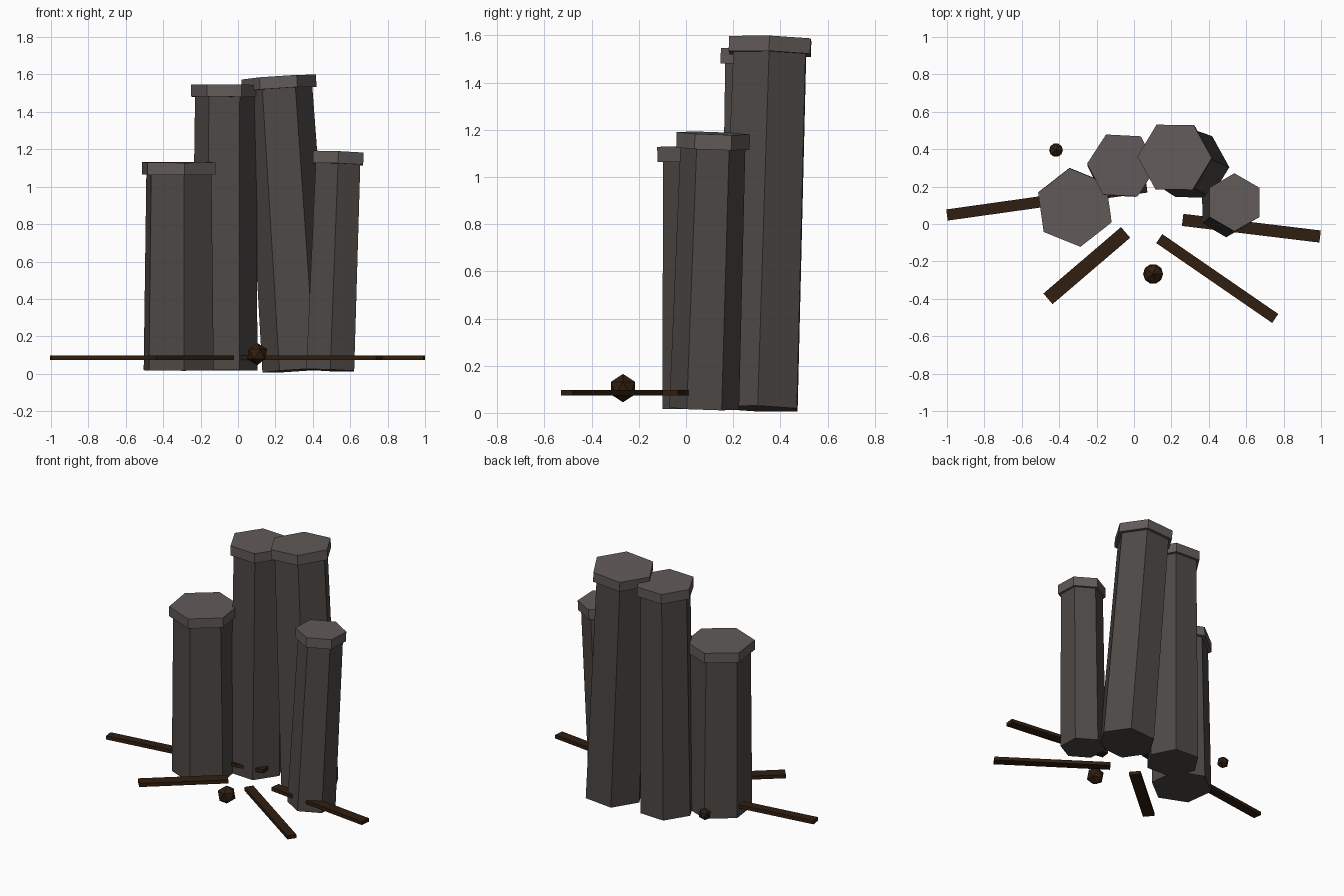
import bpy, bmesh, math
from mathutils import Vector

if "Cube" in bpy.data.objects:
    bpy.data.objects.remove(bpy.data.objects["Cube"])


def material(name, rgb):
    m = bpy.data.materials.new(name)
    m.diffuse_color = (*rgb, 1)
    m.use_nodes = True
    m.node_tree.nodes["Principled BSDF"].inputs["Base Color"].default_value = m.diffuse_color
    return m


STONE = material("stone", (0.075, 0.066, 0.061))
CAP = material("cap_stone", (0.12, 0.105, 0.10))
EMBER = material("dark_brown", (0.03, 0.013, 0.005))


def finish(name, bm, mat):
    bmesh.ops.recalc_face_normals(bm, faces=bm.faces)
    mesh = bpy.data.meshes.new(name)
    bm.to_mesh(mesh)
    bm.free()
    mesh.materials.append(mat)
    ob = bpy.data.objects.new(name, mesh)
    bpy.context.collection.objects.link(ob)
    return ob


def hex_prism(name, a, b, r1, r2, angle, mat):
    """Six-sided prism from point a to point b, first corner at angle."""
    axis = b - a
    turn = Vector((0, 0, 1)).rotation_difference(axis)
    bm = bmesh.new()
    rings = []
    for p, r in ((a, r1), (b, r2)):
        ring = []
        for i in range(6):
            t = math.radians(angle + 60 * i)
            ring.append(bm.verts.new(p + turn @ Vector((r * math.cos(t), r * math.sin(t), 0))))
        rings.append(ring)
    lo, hi = rings
    bm.faces.new(lo[::-1])
    bm.faces.new(hi)
    for i in range(6):
        j = (i + 1) % 6
        bm.faces.new((lo[i], lo[j], hi[j], hi[i]))
    finish(name, bm, mat)


# Leaning basalt columns: base centre, top centre, radius, corner angle
columns = [
    ("left_column", (-0.317, 0.10, 0.018), (-0.316, 0.088, 1.13), 0.202, 98),
    ("back_left_column", (-0.073, 0.303, 0.018), (-0.065, 0.313, 1.545), 0.177, 57),
    ("back_right_column", (0.32, 0.307, 0.018), (0.217, 0.357, 1.586), 0.19, -1),
    ("right_column", (0.493, 0.077, 0.018), (0.537, 0.116, 1.185), 0.148, 90),
]
for name, base, top, r, angle in columns:
    base, top = Vector(base), Vector(top)
    neck = top - (top - base).normalized() * 0.065
    hex_prism(name, base, neck, r, r * 0.93, angle, STONE)
    hex_prism(name + "_cap", neck, top, r * 1.05, r * 1.05, angle, CAP)

# Flat strips radiating over the ground: start, end, width
strips = [
    ((-1.0, 0.048), (0.068, 0.198), 0.06),
    ((-0.045, -0.045), (-0.46, -0.40), 0.075),
    ((0.135, -0.078), (0.755, -0.505), 0.058),
    ((0.26, 0.022), (0.995, -0.067), 0.065),
]
for n, (a, b, width) in enumerate(strips, 1):
    a, b = Vector(a), Vector(b)
    d = b - a
    bm = bmesh.new()
    bmesh.ops.create_cube(bm, size=1)
    bmesh.ops.scale(bm, vec=(d.length, width, 0.024), verts=bm.verts)
    ob = finish(f"ground_strip_{n}", bm, EMBER)
    ob.location = (*((a + b) / 2), 0.085)
    ob.rotation_euler.z = math.atan2(d.y, d.x)

# Small faceted pebbles
for name, loc, r in (("front_pebble", (0.102, -0.267, 0.105), 0.06),
                     ("back_pebble", (-0.417, 0.395, 0.107), 0.041)):
    bm = bmesh.new()
    bmesh.ops.create_icosphere(bm, subdivisions=1, radius=r)
    finish(name, bm, EMBER).location = loc
